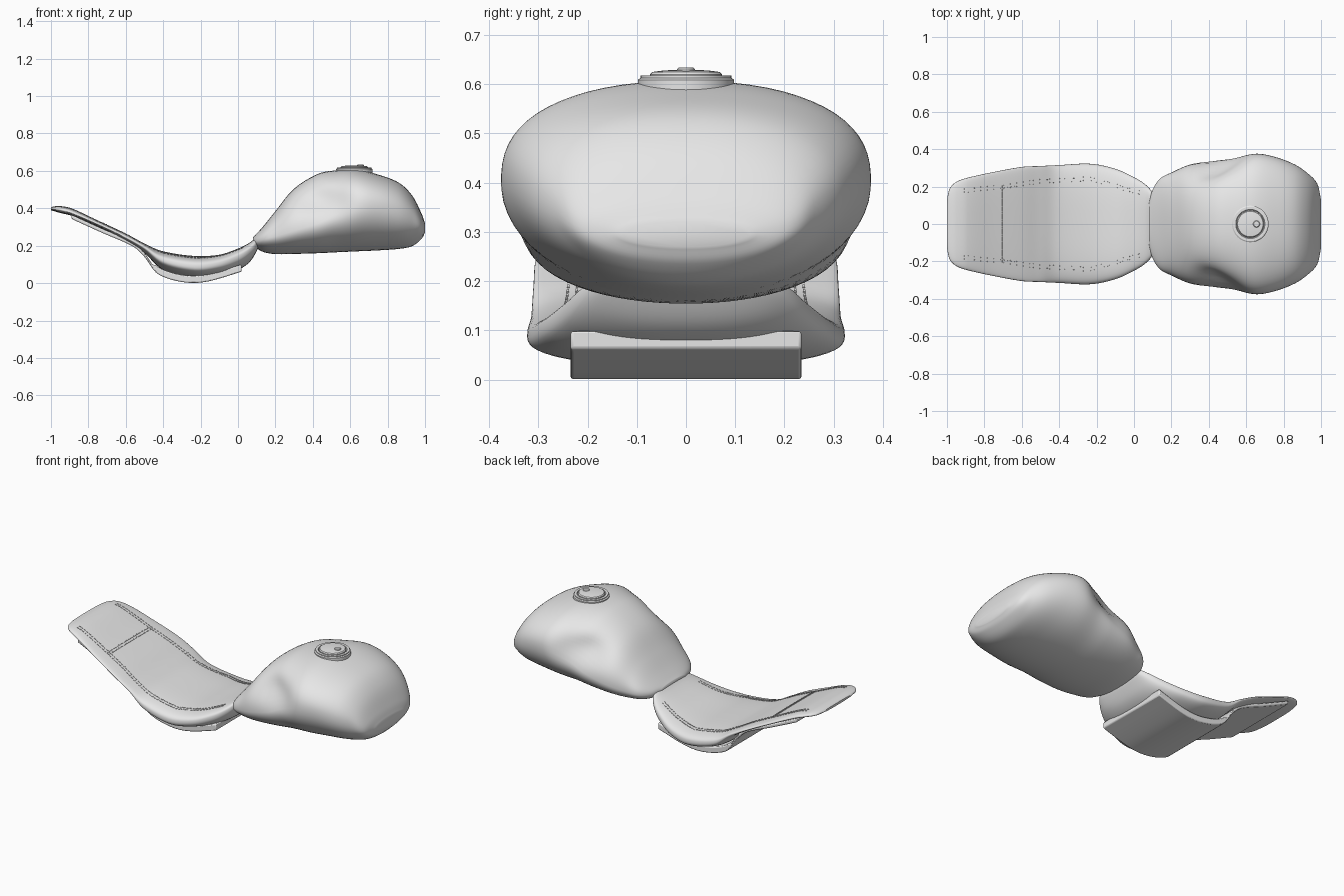
import bpy, bmesh
from math import cos, sin, pi, exp
from mathutils import Vector, Matrix
from mathutils.bvhtree import BVHTree

cube = bpy.data.objects.get("Cube")
if cube:
    bpy.data.objects.remove(cube)

grey = bpy.data.materials.new("light_grey")
grey.use_nodes = True
grey.diffuse_color = (0.8, 0.8, 0.8, 1)
grey.node_tree.nodes["Principled BSDF"].inputs["Base Color"].default_value = grey.diffuse_color


def finish(name, bm, angle=40):
    """Turn a bmesh into a smooth shaded object."""
    bmesh.ops.recalc_face_normals(bm, faces=bm.faces)
    mesh = bpy.data.meshes.new(name)
    bm.to_mesh(mesh)
    mesh.materials.append(grey)
    ob = bpy.data.objects.new(name, mesh)
    bpy.context.collection.objects.link(ob)
    bpy.ops.object.select_all(action="DESELECT")
    ob.select_set(True)
    bpy.context.view_layer.objects.active = ob
    bpy.ops.object.shade_smooth_by_angle(angle=angle * pi / 180)
    return ob


def spline(keys, steps):
    """Smooth curve through key tuples, spaced by distance."""
    keys = [Vector(k) for k in keys]
    t = [0]
    for a, b in zip(keys, keys[1:]):
        t.append(t[-1] + (b - a).length)
    last = len(keys) - 1
    slopes = []
    for i in range(last + 1):
        lo, hi = max(i - 1, 0), min(i + 1, last)
        slopes.append((keys[hi] - keys[lo]) / (t[hi] - t[lo]))
    out = [keys[0]]
    for i in range(last):
        h = t[i + 1] - t[i]
        for s in range(1, steps + 1):
            u = s / steps
            v = 1 - u
            out.append(keys[i] * (v * v * (1 + 2 * u)) + keys[i + 1] * (u * u * (3 - 2 * u))
                       + (slopes[i] * v - slopes[i + 1] * u) * (h * u * v))
    return out


def loft(keys, top_power, low_power, shape=None, sides=64, steps=6):
    """Skin rounded cross-sections given as (x, bottom, widest, top, half width)."""
    bm = bmesh.new()
    rings = []
    for x, low, mid, top, width in spline(keys, steps):
        ring = []
        for i in range(sides):
            a = 2 * pi * i / sides
            c, s = cos(a), sin(a)
            p = 2 / (top_power if s > 0 else low_power)
            y = width * abs(c) ** p * (1 if c > 0 else -1)
            z = mid + (top - mid if s > 0 else low - mid) * abs(s) ** p
            if shape:
                y *= shape(x, z)
            ring.append(bm.verts.new((x, y, z)))
        rings.append(ring)
    for a, b in zip(rings, rings[1:]):
        for i in range(sides):
            j = (i + 1) % sides
            bm.faces.new((a[i], a[j], b[j], b[i]))
    bm.faces.new(rings[0])
    bm.faces.new(rings[-1])
    return bm


# Fuel tank with a knee hollow on each side
def knee_hollow(x, z):
    return 1 - 0.16 * exp(-((x - 0.43) / 0.14) ** 2 - ((z - 0.45) / 0.08) ** 2)


tank_keys = [
    (0.08, 0.20, 0.225, 0.245, 0.11),
    (0.1, 0.185, 0.225, 0.265, 0.185),
    (0.14, 0.165, 0.235, 0.31, 0.243),
    (0.2, 0.155, 0.25, 0.385, 0.275),
    (0.3, 0.156, 0.28, 0.505, 0.318),
    (0.43, 0.16, 0.32, 0.585, 0.34),
    (0.53, 0.165, 0.37, 0.603, 0.358),
    (0.64, 0.17, 0.41, 0.605, 0.38),
    (0.75, 0.175, 0.41, 0.58, 0.36),
    (0.86, 0.183, 0.38, 0.537, 0.318),
    (0.93, 0.197, 0.35, 0.47, 0.27),
    (0.98, 0.235, 0.31, 0.375, 0.215),
    (1.0, 0.27, 0.295, 0.32, 0.13)]
finish("fuel_tank", loft(tank_keys, 2.3, 2.05, knee_hollow), 60)

# Seat cushion
seat_keys = [
    (-1.0, 0.39, 0.397, 0.404, 0.13),
    (-0.985, 0.385, 0.395, 0.41, 0.19),
    (-0.95, 0.375, 0.392, 0.412, 0.225),
    (-0.89, 0.36, 0.375, 0.4, 0.247),
    (-0.75, 0.3, 0.315, 0.335, 0.278),
    (-0.6, 0.225, 0.245, 0.265, 0.305),
    (-0.5, 0.16, 0.19, 0.212, 0.31),
    (-0.4, 0.07, 0.12, 0.17, 0.315),
    (-0.23, 0.028, 0.085, 0.145, 0.322),
    (-0.1, 0.04, 0.1, 0.152, 0.295),
    (0.0, 0.07, 0.135, 0.185, 0.25),
    (0.06, 0.11, 0.17, 0.215, 0.212),
    (0.1, 0.17, 0.2, 0.245, 0.165),
    (0.115, 0.21, 0.225, 0.24, 0.1)]
seat_bm = loft(seat_keys, 3, 2.4)
finish("seat_cushion", seat_bm, 60)
surface = BVHTree.FromBMesh(seat_bm)

# Stitching laid on the cushion: double rows along the sides, one double seam across
stitches = bmesh.new()


def stitch(x, y, along, length):
    spot, normal, _, _ = surface.ray_cast(Vector((x, y, 1)), Vector((0, 0, -1)))
    if spot is None:
        return
    side = normal.cross(along).normalized()
    frame = Matrix((side.cross(normal), side, normal)).transposed().to_4x4()
    size = Matrix.Diagonal((length, 0.005, 0.005, 1))
    bmesh.ops.create_cube(stitches, size=1, matrix=Matrix.Translation(spot) @ frame @ size)


seam = [Vector(p) for p in ((-0.92, 0.187), (-0.71, 0.207), (-0.5, 0.237), (-0.23, 0.252), (0.04, 0.172))]
for a, b in zip(seam, seam[1:]):
    count = round((b - a).length / 0.018)
    for i in range(count):
        p = a.lerp(b, i / count)
        for inset in (0, 0.018):
            for m in (1, -1):
                stitch(p.x, m * (p.y - inset), Vector((b.x - a.x, m * (b.y - a.y), 0)), 0.011)
for x in (-0.717, -0.703):
    for i in range(-20, 21):
        stitch(x, i * 0.01, Vector((0, 1, 0)), 0.009)
finish("seat_stitching", stitches, 20)

# Seat base pan: a bent plate under the cushion
under = spline([(0.02, 0.062), (-0.08, 0.03), (-0.16, 0.009), (-0.23, 0.001), (-0.3, 0.006), (-0.38, 0.026),
                (-0.44, 0.058), (-0.5, 0.14), (-0.56, 0.195), (-0.72, 0.266), (-0.89, 0.343)], 4)
pan = bmesh.new()
rows = []
for x, z in under:
    thick = 0.038 if x > -0.45 else 0.022
    rows.append([pan.verts.new((x, y, h)) for y, h in
                 ((-0.235, z), (0.235, z), (0.235, z + thick), (-0.235, z + thick))])
for a, b in zip(rows, rows[1:]):
    for i in range(4):
        j = (i + 1) % 4
        pan.faces.new((a[i], a[j], b[j], b[i]))
pan.faces.new(rows[0])
pan.faces.new(rows[-1])
base = finish("seat_base_pan", pan, 35)
bevel = base.modifiers.new("rounded_edges", "BEVEL")
bevel.width = 0.006
bevel.segments = 2
bevel.limit_method = "ANGLE"
bevel.angle_limit = 1


def turned(name, profile, x, y=0):
    """Spin a (radius, height) profile about a vertical axis."""
    bm = bmesh.new()
    verts = [bm.verts.new((r, 0, z)) for r, z in profile]
    edges = [bm.edges.new(pair) for pair in zip(verts, verts[1:])]
    bmesh.ops.spin(bm, geom=verts + edges, cent=(0, 0, 0), axis=(0, 0, 1), angle=2 * pi, steps=48)
    bmesh.ops.remove_doubles(bm, verts=bm.verts, dist=0.0002)
    bmesh.ops.translate(bm, verts=bm.verts, vec=(x, y, 0))
    return finish(name, bm, 30)


# Filler cap: stepped ring, domed lid and lock
turned("filler_ring", [(0.098, 0.575), (0.098, 0.609), (0.092, 0.613), (0.092, 0.618), (0.078, 0.618),
                       (0.075, 0.611), (0, 0.611)], 0.622)
turned("filler_lid", [(0.073, 0.605), (0.073, 0.62), (0.068, 0.625), (0.045, 0.628), (0, 0.63)], 0.622)
turned("filler_lock", [(0.018, 0.62), (0.018, 0.631), (0.015, 0.634), (0, 0.634)], 0.655)
